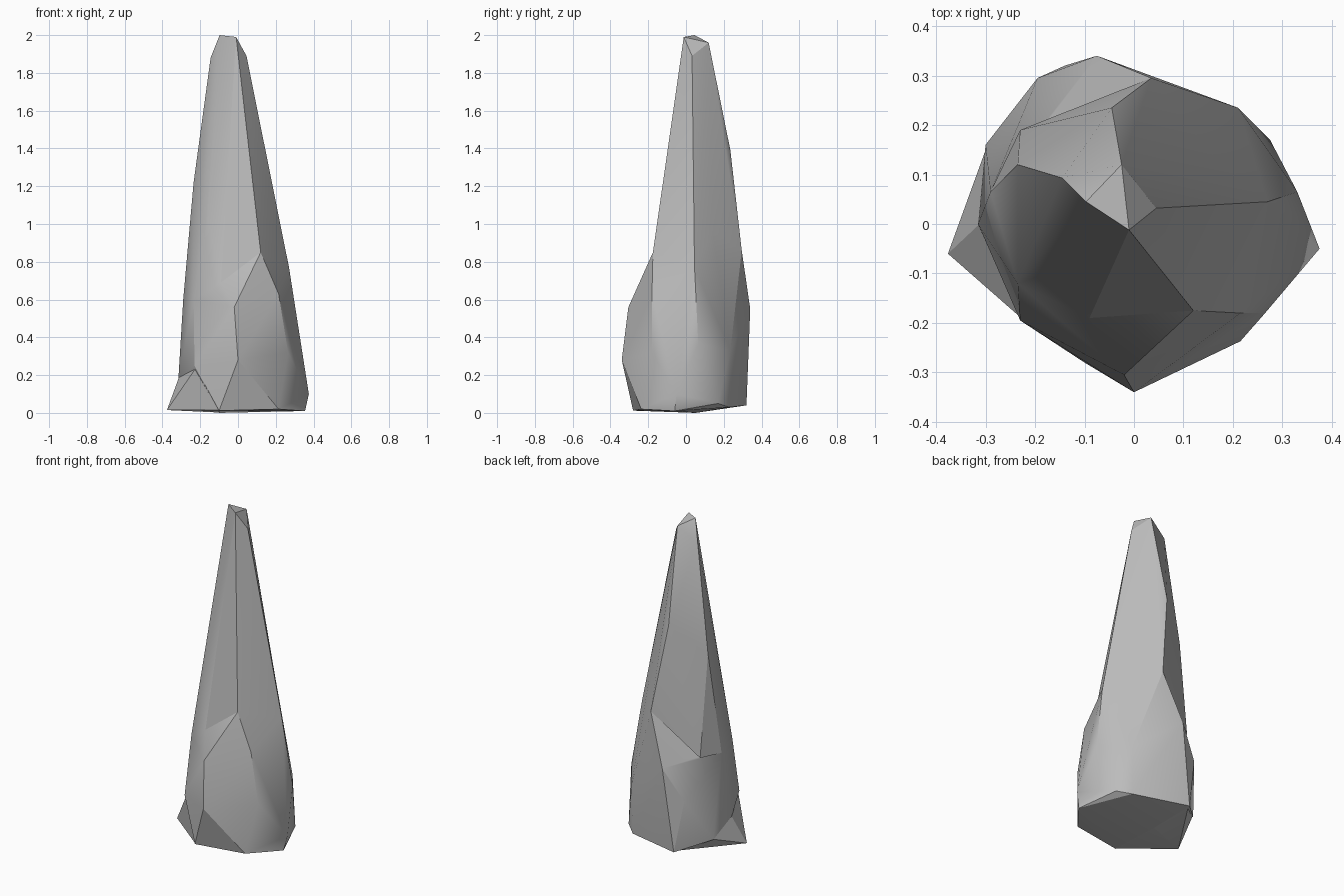
import bpy, bmesh, math

stone = bpy.data.materials.new("grey stone")
stone.diffuse_color = (0.5, 0.5, 0.5, 1)


def boulder(name, corners):
    """Chiselled stone chunk: the convex skin around a few corner points."""
    bm = bmesh.new()
    for c in corners:
        bm.verts.new(c)
    res = bmesh.ops.convex_hull(bm, input=bm.verts[:])
    junk = {g for g in res["geom_interior"] + res["geom_unused"]
            if isinstance(g, bmesh.types.BMVert) and not g.link_faces}
    bmesh.ops.delete(bm, geom=list(junk), context='VERTS')
    bmesh.ops.recalc_face_normals(bm, faces=bm.faces[:])
    mesh = bpy.data.meshes.new(name)
    bm.to_mesh(mesh)
    bm.free()
    mesh.materials.append(stone)
    ob = bpy.data.objects.new(name, mesh)
    bpy.context.collection.objects.link(ob)
    return ob


# shoulder corners shared by the spire and the base
shoulder = [(0.12, -0.175, 0.85), (0.27, 0.045, 0.77), (0.155, 0.143, 0.96),
            (0.035, 0.295, 0.86), (-0.09, -0.19, 0.69), (-0.29, 0.065, 0.60),
            (-0.235, -0.12, 0.60)]

# tapering spire
spire = boulder("rock_spire", shoulder + [
    (-0.097, 0.045, 2.0), (-0.01, -0.012, 1.99), (-0.025, 0.12, 1.96),
    (0.045, 0.032, 1.89), (-0.145, 0.093, 1.88),
    (0.022, -0.083, 1.36), (-0.045, 0.235, 1.39), (-0.235, 0.12, 1.22),
    (-0.16, -0.095, 1.03), (-0.23, 0.19, 0.60)])

# bulging base
base = boulder("rock_base", shoulder + [
    (0.215, -0.18, 0.63), (-0.02, -0.305, 0.56), (-0.075, 0.34, 0.55),
    (0.33, 0.065, 0.365), (0.265, -0.18, 0.32), (0.105, -0.275, 0.26),
    (0.0, -0.34, 0.28), (0.21, 0.235, 0.33), (-0.195, 0.295, 0.36),
    (-0.315, 0.0, 0.19), (-0.23, -0.195, 0.25),
    (0.375, -0.05, 0.10), (0.355, -0.06, 0.01), (0.215, -0.237, 0.02),
    (0.275, 0.17, 0.05), (0.205, 0.23, 0.03), (-0.14, 0.32, 0.04),
    (-0.30, 0.16, 0.10), (-0.10, -0.28, 0.012), (-0.10, 0.05, 0.0)])

# toe flaring out to the left at ground level
toe = boulder("rock_toe", [
    (-0.376, -0.06, 0.015), (-0.312, 0.0, 0.19), (-0.228, -0.19, 0.23),
    (-0.298, 0.155, 0.10), (-0.102, -0.275, 0.014), (-0.10, 0.05, 0.002),
    (-0.14, 0.31, 0.045), (0.0, 0.0, 0.2)])

# fuse the chunks into one rock
for chunk in (base, toe):
    mod = spire.modifiers.new("fuse", 'BOOLEAN')
    mod.operation = 'UNION'
    mod.solver = 'EXACT'
    mod.object = chunk
bpy.context.view_layer.objects.active = spire
spire.select_set(True)
for mod in list(spire.modifiers):
    bpy.ops.object.modifier_apply(modifier=mod.name)
for chunk in (base, toe):
    bpy.data.objects.remove(chunk)

# soften shallow creases, keep strong ones sharp
bpy.ops.object.shade_smooth_by_angle(angle=math.radians(25))
